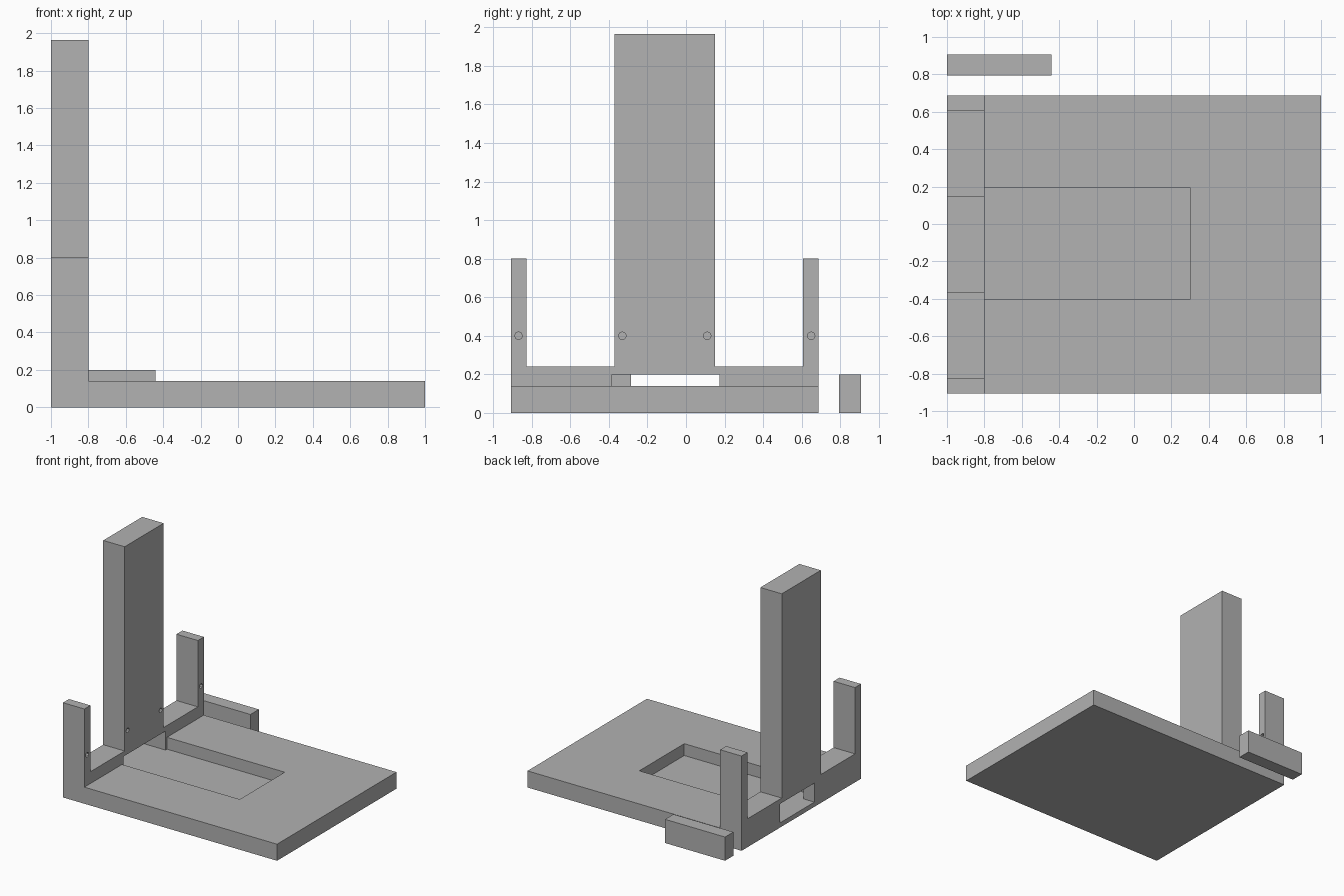
import bpy, bmesh, math
from mathutils import Matrix

cube = bpy.data.objects.get("Cube")
if cube:
    bpy.data.objects.remove(cube, do_unlink=True)

grey = bpy.data.materials.new("plain grey")
grey.use_nodes = True
colour = (0.445, 0.445, 0.445, 1)
grey.diffuse_color = colour
grey.node_tree.nodes["Principled BSDF"].inputs["Base Color"].default_value = colour


def make_object(name, bm):
    bmesh.ops.recalc_face_normals(bm, faces=bm.faces)
    mesh = bpy.data.meshes.new(name)
    bm.to_mesh(mesh)
    bm.free()
    mesh.materials.append(grey)
    ob = bpy.data.objects.new(name, mesh)
    bpy.context.collection.objects.link(ob)
    return ob


def extrude_x(name, profile, x0, x1):
    """Extrude a (y, z) outline from x0 to x1."""
    bm = bmesh.new()
    face = bm.faces.new([bm.verts.new((x0, y, z)) for y, z in profile])
    ext = bmesh.ops.extrude_face_region(bm, geom=[face])
    verts = [v for v in ext["geom"] if isinstance(v, bmesh.types.BMVert)]
    bmesh.ops.translate(bm, verts=verts, vec=(x1 - x0, 0, 0))
    return make_object(name, bm)


def box(name, x, y, z):
    return extrude_x(name, [(y[0], z[0]), (y[1], z[0]), (y[1], z[1]), (y[0], z[1])], *x)


def combine(target, tool, operation):
    """Apply a boolean and remove the tool."""
    tool.hide_render = True
    mod = target.modifiers.new(operation.lower(), "BOOLEAN")
    mod.operation, mod.solver, mod.object = operation, "EXACT", tool
    with bpy.context.temp_override(object=target, active_object=target,
                                   selected_objects=[target]):
        bpy.ops.object.modifier_apply(modifier=mod.name)
    bpy.data.objects.remove(tool, do_unlink=True)


# Base plate with a rectangular pocket
MID, HALF = -0.11, 0.797
FLOOR, TOP = 0.04, 0.14
stand = box("base_and_uprights", (-0.9, 1), (MID - HALF, MID + HALF), (0, TOP))
combine(stand, box("pocket_cutter", (-0.95, 0.3), (-0.405, 0.195), (FLOOR, 0.3)), "DIFFERENCE")

# Back rail with a tall central post and two short end posts
half_outline = [(0.26, 1.965), (0.26, 0.24), (HALF - 0.08, 0.24),
                (HALF - 0.08, 0.8), (HALF, 0.8), (HALF, 0)]
outline = [(MID + d, z) for d, z in half_outline]
outline += [(MID - d, z) for d, z in reversed(half_outline)]
combine(stand, extrude_x("uprights", outline, -1, -0.8), "UNION")

# Stepped slot through the rail, wider on the pocket side
combine(stand, box("wide_slot", (-0.9, -0.7), (-0.385, 0.175), (FLOOR, 0.2)), "DIFFERENCE")
combine(stand, box("narrow_slot", (-1.1, -0.85), (-0.285, 0.175), (FLOOR, 0.2)), "DIFFERENCE")

# Small blind holes in the posts
for d in (-0.759, -0.22, 0.22, 0.759):
    bm = bmesh.new()
    bmesh.ops.create_cone(bm, cap_ends=True, segments=8, radius1=0.02, radius2=0.02, depth=0.2,
                          matrix=Matrix.Translation((-0.8, MID + d, 0.4))
                          @ Matrix.Rotation(math.pi / 2, 4, "Y"))
    combine(stand, make_object("hole_cutter", bm), "DIFFERENCE")

# Loose bar beside the base
box("loose_bar", (-1, -0.44), (0.795, 0.907), (0, 0.2))
